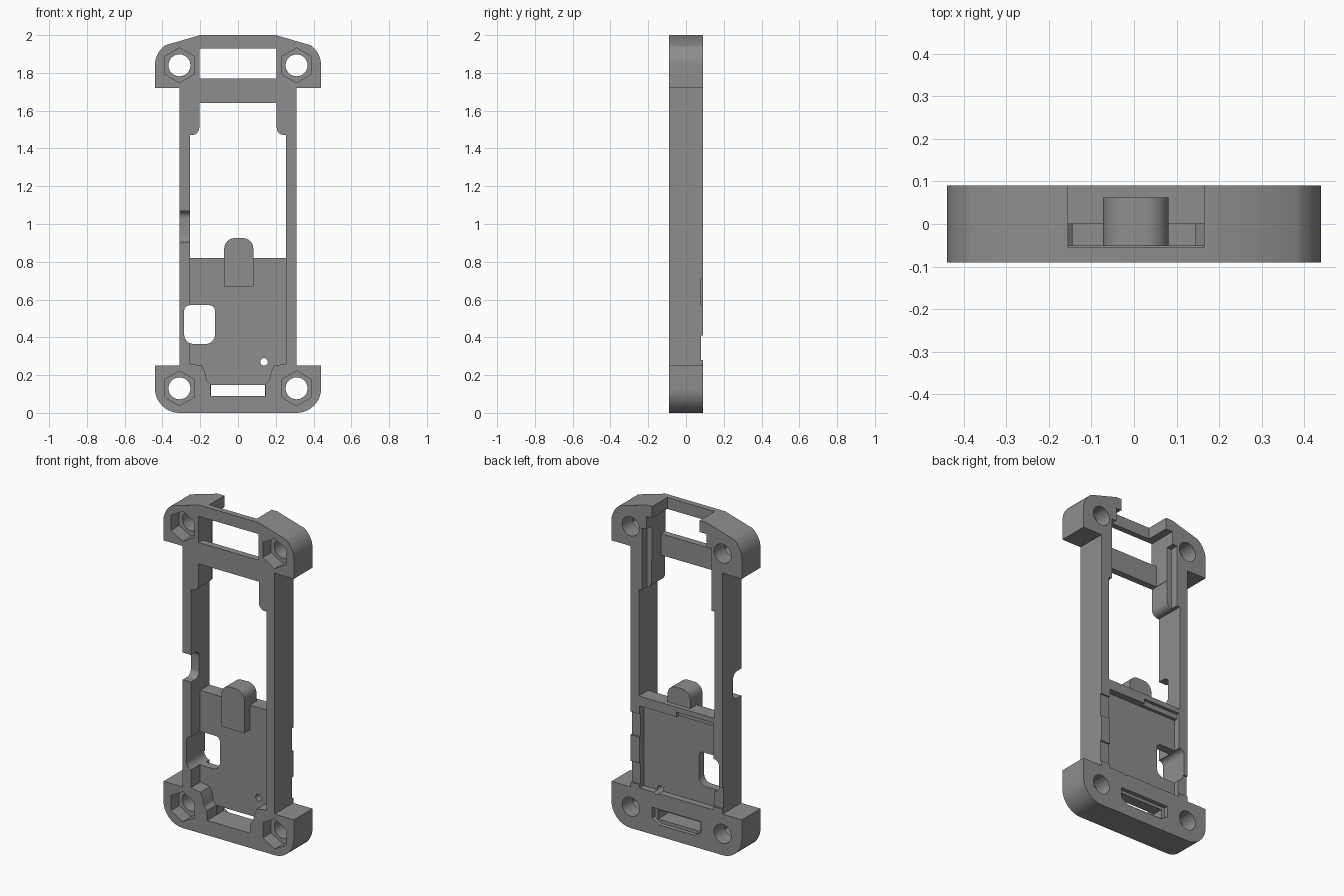
import bpy, bmesh, math

if "Cube" in bpy.data.objects:
    bpy.data.objects.remove(bpy.data.objects["Cube"])

grey = bpy.data.materials.new("grey plastic")
grey.diffuse_color = (0.27, 0.27, 0.27, 1)
grey.use_nodes = True
grey.node_tree.nodes["Principled BSDF"].inputs["Base Color"].default_value = grey.diffuse_color


def prism(name, pts, y0, y1):
    """Extrude an (x, z) outline from y0 to y1."""
    bm = bmesh.new()
    face = bm.faces.new([bm.verts.new((x, y0, z)) for x, z in pts])
    ext = bmesh.ops.extrude_face_region(bm, geom=[face])
    bmesh.ops.translate(bm, vec=(0, y1 - y0, 0),
                        verts=[g for g in ext["geom"] if isinstance(g, bmesh.types.BMVert)])
    bmesh.ops.recalc_face_normals(bm, faces=bm.faces)
    mesh = bpy.data.meshes.new(name)
    bm.to_mesh(mesh)
    bm.free()
    mesh.materials.append(grey)
    ob = bpy.data.objects.new(name, mesh)
    bpy.context.collection.objects.link(ob)
    return ob


def arc(cx, cz, r, a0, a1, n=10):
    return [(cx + r * math.cos(math.radians(a0 + (a1 - a0) * i / n)),
             cz + r * math.sin(math.radians(a0 + (a1 - a0) * i / n))) for i in range(n + 1)]


def circle(cx, cz, r, n, start=0):
    return arc(cx, cz, r, start, start + 360, n)[:-1]


def rect(x0, x1, z0, z1):
    return [(x0, z0), (x1, z0), (x1, z1), (x0, z1)]


def rounded(x0, x1, z0, z1, rb, rt):
    """Rectangle with radius rb on the bottom corners and rt on the top ones."""
    return (arc(x0 + rb, z0 + rb, rb, 180, 270) + arc(x1 - rb, z0 + rb, rb, 270, 360)
            + arc(x1 - rt, z1 - rt, rt, 0, 90) + arc(x0 + rt, z1 - rt, rt, 90, 180))


def mirrored(half):
    """Close a right-hand outline (bottom to top) with its mirror image."""
    return half + [(-x, z) for x, z in reversed(half)]


def select(ob):
    bpy.ops.object.select_all(action="DESELECT")
    ob.select_set(True)
    bpy.context.view_layer.objects.active = ob


def cut(ob, cutter):
    mod = ob.modifiers.new("cut", "BOOLEAN")
    mod.operation, mod.solver, mod.object = "DIFFERENCE", "EXACT", cutter
    select(ob)
    bpy.ops.object.modifier_apply(modifier=mod.name)
    bpy.data.objects.remove(cutter)


F, B = -0.09, 0.09      # front and back planes
FO, BO = -0.2, 0.2      # cutter overshoot

# Case frame outline with wide end blocks
half = (arc(0.31, 0.13, 0.13, 270, 360) + [(0.44, 0.25), (0.31, 0.25), (0.31, 1.72), (0.44, 1.72)]
        + arc(0.31, 1.84, 0.13, 0, 55) + [(0.2, 2.0)])
frame = prism("case_frame", mirrored(half), F, B)

# Large opening, narrowed by rounded tabs near the top
half = [(0.255, 0.82), (0.255, 1.47), (0.245, 1.47)] + arc(0.245, 1.51, 0.04, 270, 180, 6) + [(0.205, 1.64)]
cut(frame, prism("opening", mirrored(half), FO, BO))

# Display window, open slot behind the top edge, space behind the upper bar
cut(frame, prism("window", rect(-0.203, 0.203, 1.77, 1.93), FO, BO))
cut(frame, prism("top_slot", rect(-0.155, 0.165, 1.9, 2.1), -0.055, BO))
cut(frame, prism("bar_back", rect(-0.203, 0.203, 1.6, 1.8), -0.05, BO))
cut(frame, prism("tab_back", rect(-0.235, 0.235, 1.45, 1.85), 0.04, BO))

# Front pocket with stepped lower end
half = [(0.145, 0.09), (0.145, 0.15), (0.165, 0.17), (0.175, 0.215), (0.19, 0.25), (0.255, 0.26), (0.255, 0.9)]
cut(frame, prism("front_pocket", mirrored(half), FO, 0.0))

# Back pocket with small stepped relief under its upper rim
cut(frame, prism("back_pocket", rect(-0.25, 0.25, 0.26, 0.76), 0.05, BO))
cut(frame, prism("rim_relief", rect(-0.25, 0.0, 0.74, 0.79), 0.07, BO))

# Port slot with a shallow chamfered recess on the back
cut(frame, prism("port_slot", rect(-0.143, 0.143, 0.09, 0.147), FO, BO))
half = [(0.12, 0.07), (0.165, 0.10), (0.165, 0.165)]
cut(frame, prism("port_recess", mirrored(half), 0.065, BO))

# Side window through floor and rail, and a small round hole
cut(frame, prism("side_window", rounded(-0.285, -0.122, 0.365, 0.57, 0.05, 0.03), FO, BO))
cut(frame, prism("pin_hole", circle(0.138, 0.27, 0.02, 20), FO, BO))

# Shallow notches on the back edges of the rails
cut(frame, prism("rail_notch_low", rect(-0.4, 0.4, 0.28, 0.41), 0.08, BO))
cut(frame, prism("rail_notch_high", rect(0.2, 0.4, 0.57, 0.71), 0.08, BO))

# Rounded notch in the front of the left rail, profiled in y and z
notch = prism("rail_notch", [(-0.2, 0.905)] + arc(-0.05, 0.945, 0.04, 270, 360)
              + arc(-0.05, 1.03, 0.04, 0, 90) + [(-0.2, 1.07)], 0.2, 0.4)
for v in notch.data.vertices:
    v.co = (-v.co.y, v.co.x, v.co.z)
notch.data.flip_normals()
bm = bmesh.new()
bm.from_mesh(notch.data)
bmesh.ops.recalc_face_normals(bm, faces=bm.faces)
bm.to_mesh(notch.data)
bm.free()
cut(frame, notch)

# Screw holes with hexagonal nut pockets on the front
for x in (-0.31, 0.31):
    for z in (0.13, 1.84):
        cut(frame, prism("screw_hole", circle(x, z, 0.058, 32), FO, BO))
        cut(frame, prism("nut_pocket", circle(x, z, 0.092, 6, 30), FO, -0.01))

# Rounded support tongue in the middle of the floor
tongue = prism("support_tongue", [(-0.073, 0.67), (0.081, 0.67)] + arc(0.026, 0.87, 0.055, 0, 90)
               + arc(-0.018, 0.87, 0.055, 90, 180), -0.055, 0.045)
# The part above the floor reaches further back
tongue_top = prism("support_tongue_top", [(-0.073, 0.80), (0.081, 0.80)] + arc(0.026, 0.87, 0.055, 0, 90)
                   + arc(-0.018, 0.87, 0.055, 90, 180), 0.045, 0.062)

for ob in (frame, tongue, tongue_top):
    select(ob)
    bpy.ops.object.shade_smooth_by_angle(angle=math.radians(25))
